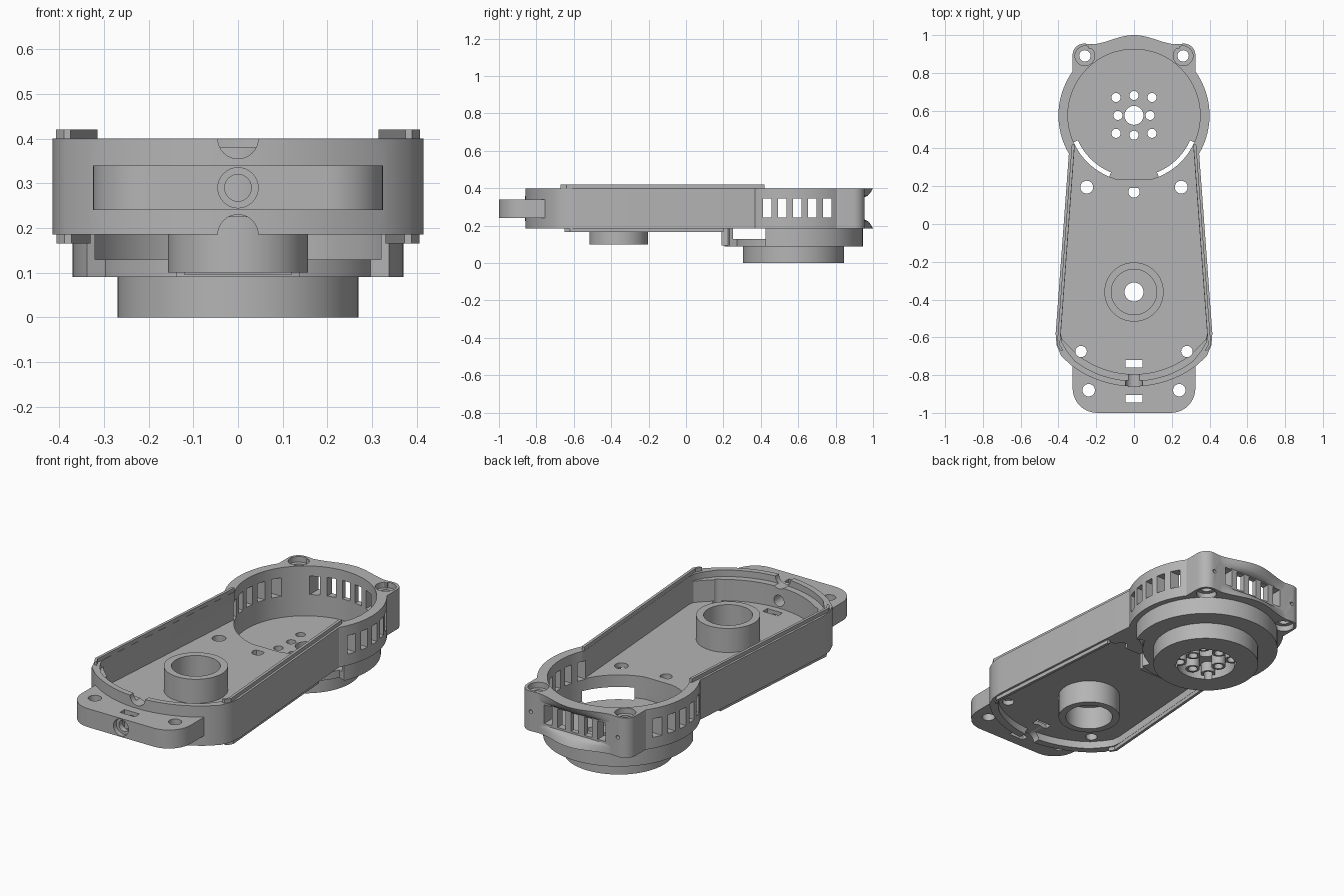
import bpy, bmesh, math
from mathutils import Matrix

old = bpy.data.objects.get("Cube")
if old:
    bpy.data.objects.remove(old)

grey = bpy.data.materials.new("plain_grey")
grey.use_nodes = True
grey.diffuse_color = (0.46, 0.46, 0.46, 1)
grey.node_tree.nodes["Principled BSDF"].inputs["Base Color"].default_value = grey.diffuse_color

MOTOR_Y, BOSS_Y = 0.575, -0.36
BOTTOM, TOP = 0.185, 0.4
FLOOR_LOW, FLOOR_TOP = 0.225, 0.25


def finish(name, bm):
    bmesh.ops.recalc_face_normals(bm, faces=bm.faces)
    mesh = bpy.data.meshes.new(name)
    bm.to_mesh(mesh)
    bm.free()
    mesh.materials.append(grey)
    ob = bpy.data.objects.new(name, mesh)
    bpy.context.collection.objects.link(ob)
    return ob


def prism(pts, z0, z1, name="helper"):
    bm = bmesh.new()
    face = bm.faces.new([bm.verts.new((x, y, z0)) for x, y in pts])
    ext = bmesh.ops.extrude_face_region(bm, geom=[face])
    for v in ext["geom"]:
        if isinstance(v, bmesh.types.BMVert):
            v.co.z = z1
    return finish(name, bm)


def arc(cx, cy, r, a0, a1, n):
    return [(cx + r * math.cos(math.radians(a0 + (a1 - a0) * i / n)),
             cy + r * math.sin(math.radians(a0 + (a1 - a0) * i / n))) for i in range(n + 1)]


def disc(x, y, r, z0, z1, name="helper", n=64):
    return prism(arc(x, y, r, 0, 360, n)[:-1], z0, z1, name)


def box(x0, x1, y0, y1, z0, z1):
    return prism([(x0, y0), (x1, y0), (x1, y1), (x0, y1)], z0, z1)


def rod_y(x, z, r, y0, y1):
    # cylinder lying along y
    ob = disc(0, 0, r, -y1, -y0, n=32)
    ob.data.transform(Matrix.Translation((x, 0, z)) @ Matrix.Rotation(math.pi / 2, 4, "X"))
    return ob


def combine(ob, other, op="DIFFERENCE"):
    other.hide_render = True
    mod = ob.modifiers.new(op, "BOOLEAN")
    mod.operation, mod.solver, mod.object = op, "EXACT", other
    bpy.context.view_layer.objects.active = ob
    bpy.ops.object.modifier_apply(modifier=mod.name)
    bpy.data.objects.remove(other)


def cut(ob, *others):
    for o in others:
        combine(ob, o)


def add(ob, *others):
    for o in others:
        combine(ob, o, "UNION")


def side_x(y):
    return 0.345 + (0.37 - y) * 0.0735


def outline(d, f, y_end):
    # tapered body with a bowed front, inset by d at the sides and f at the front
    right = [(0.385 - d, -0.7 + f), (0.41 - d, -0.64 + f / 2),
             (side_x(-0.58) - d, -0.58), (side_x(y_end) - d, y_end)]
    return arc(0, -0.31, 0.55 - f, -127, -53, 24) + right + [(-x, y) for x, y in reversed(right)]


def mirrored(x):
    return (-x, x)


# housing: tapered body, motor ring with screw lugs, front tab
housing = prism(outline(0, 0, 0.37), BOTTOM, TOP, "housing")
lug = arc(0.265, 0.895, 0.06, 0, 90, 8) + [(0.2, 0.95)]
ring = arc(0, MOTOR_Y, 0.4, -215.6, 35.6, 72) + lug + [(-x, y) for x, y in reversed(lug)]
tab = (arc(-0.195, -0.87, 0.13, 180, 270, 10) + arc(0.195, -0.87, 0.13, 270, 360, 10)
       + [(0.325, -0.7), (-0.325, -0.7)])
add(housing, prism(ring, BOTTOM, TOP), prism(tab, 0.24, 0.34))

# cavities above and below the floor, and the motor bore
cut(housing,
    prism(outline(0.028, 0.065, 0.42), FLOOR_TOP, 0.37),
    prism(outline(0.028, 0.03, 0.42), 0.365, 0.5),
    prism(outline(0.028, 0.04, 0.19), 0.1, FLOOR_LOW),
    disc(0, MOTOR_Y, 0.35, 0.1, 0.5))


def gap(s):
    # curved opening between the main floor and the motor cup
    c = [(x, y) for x, y in arc(0, MOTOR_Y, 0.385, -68, -24, 14)]
    c += [(x, y) for x, y in reversed(arc(0, MOTOR_Y, 0.325, -68, -24, 14))]
    return prism([(s * x, y) for x, y in c], 0.02, 0.24)


# vent windows through the sides and the back
for i in range(5):
    y, x = 0.435 + 0.08 * i, -0.16 + 0.08 * i
    cut(housing, box(-0.5, 0.5, y - 0.023, y + 0.023, 0.245, 0.345),
        box(x - 0.023, x + 0.023, 0.8, 1.1, 0.245, 0.345))

# screw holes, slots, cable notches
for s in (-1, 1):
    x = 0.26 * s
    cut(housing, disc(x, 0.89, 0.03, 0.1, 0.5, n=32),
        disc(x, 0.89, 0.052, 0.37, 0.5, n=32), disc(x, 0.89, 0.052, 0.1, 0.215, n=32),
        rod_y(x, 0.29, 0.01, 0.9, 1),
        disc(0.25 * s, 0.195, 0.034, 0.1, 0.3, n=32),
        disc(0.28 * s, -0.675, 0.03, 0.1, 0.5, n=32),
        disc(0.24 * s, -0.88, 0.033, 0.1, 0.5, n=32))
cut(housing, disc(0, 0.17, 0.03, 0.1, 0.3, n=32),
    box(-0.045, 0.045, -0.76, -0.72, 0.1, 0.36),
    box(-0.045, 0.045, -0.945, -0.905, 0.1, 0.36),
    rod_y(0, TOP, 0.045, -0.95, -0.74), rod_y(0, BOTTOM, 0.045, -0.95, -0.74),
    rod_y(0, 0.29, 0.03, -1.1, -0.77), rod_y(0, 0.29, 0.045, -1.1, -0.975))

# bearing seat, open at both ends around a thin web
add(housing, disc(0, BOSS_Y, 0.157, 0.1, 0.38), box(-0.12, 0.12, 0.19, 0.235, 0.095, FLOOR_TOP))
cut(housing, disc(0, BOSS_Y, 0.12, FLOOR_TOP, 0.5), disc(0, BOSS_Y, 0.12, 0, FLOOR_LOW),
    disc(0, BOSS_Y, 0.05, 0, 0.5, n=32))

# motor cup with stepped base
cup = disc(0, MOTOR_Y, 0.37, 0.09, 0.187, "motor_cup", 96)
cut(cup, disc(0, MOTOR_Y, 0.35, 0.13, 0.3))
add(cup, disc(0, MOTOR_Y, 0.27, 0, 0.1))
cut(cup, disc(0, MOTOR_Y, 0.15, -0.1, 0.075), gap(-1), gap(1))
holes = [(0, 0.105), (0, -0.105)] + [(s * x, y) for s in (-1, 1)
                                     for x, y in ((0.095, 0.095), (0.085, 0), (0.095, -0.095))]
for x, y in holes:
    add(cup, disc(x, MOTOR_Y + y, 0.036, 0.02, 0.1, n=24))
for x, y in holes:
    cut(cup, disc(x, MOTOR_Y + y, 0.024, -0.1, 0.3, n=24))
cut(cup, disc(0, MOTOR_Y, 0.05, -0.1, 0.3, n=32))

# locating lips along the side walls, above and below
lips = []
for s in mirrored(1):
    tag = "left" if s > 0 else "right"
    for part, y0, y1, z0, z1 in (("upper", -0.64, 0.42, 0.395, 0.42),
                                 ("lower", -0.62, 0.2, 0.165, 0.19)):
        strip = [(side_x(y0) - 0.045, y0 - 0.03), (side_x(y0) - 0.03, y0 - 0.03),
                 (side_x(y0) - 0.012, y0), (side_x(y1) - 0.012, y1),
                 (side_x(y1) - 0.027, y1), (side_x(y0) - 0.027, y0)]
        lips.append(prism([(s * x, y) for x, y in strip], z0, z1, f"{part}_{tag}_lip"))


def flare(name, z_root, z_edge):
    # bowed rear flange that swells out towards its edge
    bm = bmesh.new()
    rows = []
    for k in range(6):
        t = k / 5
        z = z_root + (z_edge - z_root) * t
        pts = [(-0.24, 0.93)]
        for i in range(25):
            x = -0.24 + 0.02 * i
            bow = 0.025 + 0.025 * math.cos(math.pi * x / 0.24)
            pts.append((x, 0.949 + (0.001 + bow) * math.sqrt(t)))
        pts.append((0.24, 0.93))
        rows.append([bm.verts.new((x, y, z)) for x, y in pts])
    n = len(rows[0])
    for a, b in zip(rows, rows[1:]):
        for i in range(n):
            j = (i + 1) % n
            bm.faces.new((a[i], a[j], b[j], b[i]))
    bm.faces.new(rows[0])
    bm.faces.new(rows[-1])
    return finish(name, bm)


flanges = [flare("upper_rear_flange", 0.35, TOP), flare("lower_rear_flange", 0.235, BOTTOM)]

# smooth curves, crisp edges
bpy.ops.object.select_all(action="DESELECT")
for ob in [housing, cup] + lips + flanges:
    ob.select_set(True)
bpy.context.view_layer.objects.active = housing
bpy.ops.object.shade_smooth_by_angle(angle=math.radians(30))
